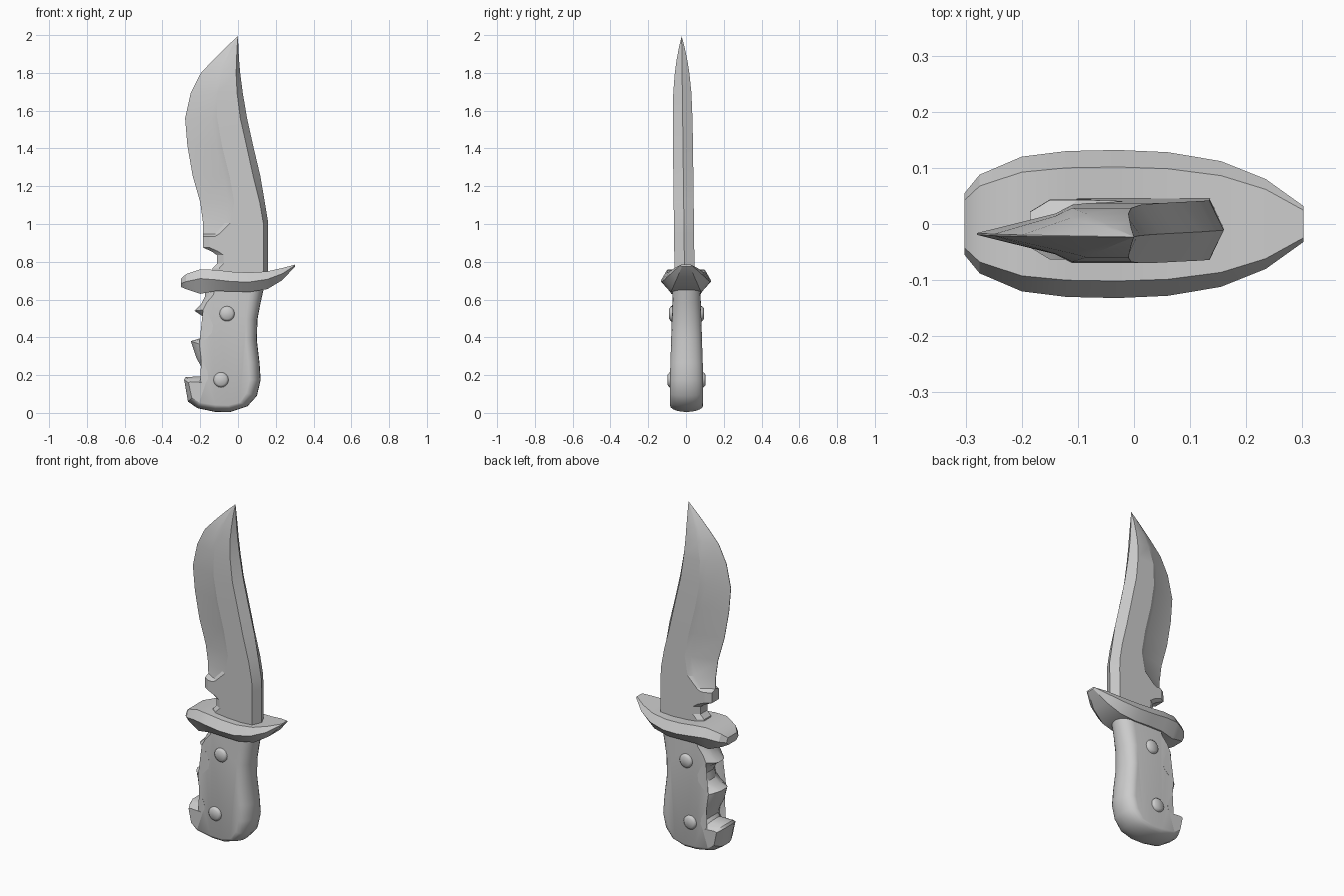
import bpy, bmesh, math


def loft(name, rings, angle=30):
    """Skin a list of closed rings and cap both ends."""
    bm = bmesh.new()
    vs = [[bm.verts.new(p) for p in r] for r in rings]
    n = len(vs[0])
    for a, b in zip(vs, vs[1:]):
        for i in range(n):
            j = (i + 1) % n
            bm.faces.new((a[i], a[j], b[j], b[i]))
    caps = [bm.faces.new(vs[0][::-1]), bm.faces.new(vs[-1])]
    bmesh.ops.triangulate(bm, faces=caps)
    bmesh.ops.remove_doubles(bm, verts=bm.verts[:], dist=0.0003)
    bmesh.ops.recalc_face_normals(bm, faces=bm.faces[:])
    me = bpy.data.meshes.new(name)
    bm.to_mesh(me)
    bm.free()
    ob = bpy.data.objects.new(name, me)
    bpy.context.collection.objects.link(ob)
    bpy.ops.object.select_all(action='DESELECT')
    ob.select_set(True)
    bpy.context.view_layer.objects.active = ob
    bpy.ops.object.shade_smooth_by_angle(angle=math.radians(angle))
    return ob


# Blade stations: z, cutting edge x, grind line x, spine bevel x, spine x, half thickness
BLADE = [
    (0.70, -0.14, -0.06, 0.135, 0.160, 0.053),
    (0.77, -0.135, -0.06, 0.135, 0.160, 0.053),
    (0.795, -0.11, -0.05, 0.135, 0.160, 0.053),
    (0.84, -0.112, -0.05, 0.135, 0.160, 0.053),
    (0.86, -0.14, -0.08, 0.135, 0.160, 0.053),
    (0.88, -0.185, -0.12, 0.135, 0.160, 0.053),
    (0.94, -0.185, -0.12, 0.135, 0.160, 0.053),
    (0.952, -0.185, -0.10, 0.135, 0.160, 0.053),
    (1.01, -0.185, -0.04, 0.134, 0.160, 0.053),
    (1.12, -0.20, -0.020, 0.115, 0.142, 0.053),
    (1.26, -0.24, -0.045, 0.080, 0.118, 0.053),
    (1.42, -0.268, -0.085, 0.045, 0.080, 0.053),
    (1.565, -0.28, -0.11, 0.012, 0.048, 0.052),
    (1.70, -0.25, -0.11, -0.005, 0.025, 0.048),
    (1.80, -0.20, -0.085, -0.010, 0.012, 0.039),
    (1.87, -0.135, -0.065, -0.008, 0.006, 0.029),
    (1.94, -0.065, -0.035, -0.005, 0.002, 0.015),
    (2.0, 0.0, 0.0, 0.0, 0.0, 0.0),
]
rings = []
for z, xl, xs, xb, xr, h in BLADE:
    yc = -0.008 - 0.015 * (z - 0.76) / 1.24
    if z < 0.945:                      # blunt ricasso
        inner, h1, hl = xl + 0.035, h, 0.6 * h
    else:                              # hollow grind
        inner = xs + 0.25 * max(xl - xs, -0.12)
        h1, hl = (0.7 if z < 1.75 else 0.8) * h, 0.03 * h
    half = [(xl, hl), (inner, h1), (xs, h), (xb, h)]
    rings.append([(x, yc - y, z) for x, y in half] + [(xr, yc, z)]
                 + [(x, yc + y, z) for x, y in half[::-1]])
loft("blade", rings, 20)

# Guard stations: x, top z, middle z, bottom z, half width
GUARD = [
    (-0.302, 0.715, 0.69, 0.672, 0.055),
    (-0.275, 0.740, 0.70, 0.660, 0.088),
    (-0.20, 0.765, 0.716, 0.635, 0.120),
    (-0.12, 0.762, 0.710, 0.650, 0.130),
    (-0.03, 0.752, 0.700, 0.648, 0.132),
    (0.06, 0.748, 0.698, 0.645, 0.128),
    (0.155, 0.754, 0.712, 0.660, 0.112),
    (0.235, 0.772, 0.742, 0.708, 0.080),
    (0.302, 0.790, 0.786, 0.780, 0.032),
]
loft("guard", [[(x, -0.77 * w, zt), (x, -w, zm), (x, -0.65 * w, zb),
                (x, 0.65 * w, zb), (x, w, zm), (x, 0.77 * w, zt)]
               for x, zt, zm, zb, w in GUARD], 25)

# Handle outline: outer x, z and matching flat-face x, z
HANDLE = [
    (0.140, 0.68, 0.065, 0.68), (0.120, 0.59, 0.052, 0.59),
    (0.103, 0.50, 0.042, 0.50), (0.100, 0.39, 0.042, 0.39),
    (0.114, 0.27, 0.055, 0.27), (0.120, 0.18, 0.062, 0.18),
    (0.100, 0.095, 0.045, 0.11), (0.050, 0.04, 0.01, 0.06),
    (-0.04, 0.01, -0.05, 0.045), (-0.12, 0.01, -0.12, 0.047),
    (-0.215, 0.03, -0.205, 0.06), (-0.265, 0.065, -0.245, 0.085),
    (-0.285, 0.18, -0.262, 0.165), (-0.278, 0.195, -0.25, 0.17),
    (-0.195, 0.198, -0.17, 0.165), (-0.183, 0.215, -0.158, 0.19),
    (-0.190, 0.24, -0.162, 0.225), (-0.222, 0.30, -0.195, 0.29),
    (-0.250, 0.385, -0.205, 0.37), (-0.200, 0.40, -0.165, 0.40),
    (-0.172, 0.425, -0.138, 0.43), (-0.162, 0.47, -0.132, 0.47),
    (-0.185, 0.515, -0.155, 0.52), (-0.230, 0.545, -0.185, 0.55),
    (-0.195, 0.58, -0.165, 0.59), (-0.175, 0.62, -0.130, 0.63),
    (-0.170, 0.68, -0.120, 0.68),
]
N = 10
rings = []
for k in range(N + 1):
    a = math.pi * k / N
    y, rnd = -math.cos(a), math.sin(a)
    ring = []
    for i, (x, z, fx, fz) in enumerate(HANDLE):
        f = rnd if i < 11 else min(1, 1.8 * (1 - abs(y)))   # round back, chamfered grip
        half = 0.088 - 0.015 * max(0, z - 0.2) / 0.45
        ring.append((fx + (x - fx) * f, 0.003 + half * y, fz + (z - fz) * f))
    rings.append(ring)
loft("handle", rings, 32)

# Rivets running through the handle, with domed edges
for i, (x, z, d) in enumerate([(-0.058, 0.53, 0.092), (-0.09, 0.18, 0.100)]):
    rings = []
    for y, r in [(-d, 0.028), (-d + 0.010, 0.040), (d - 0.010, 0.040), (d, 0.028)]:
        rings.append([(x + r * math.cos(t * math.pi / 8), 0.003 + y,
                       z + r * math.sin(t * math.pi / 8)) for t in range(16)])
    loft(f"rivet_{i + 1}", rings, 50)

# Sit the handle's underside on the ground
low = min((o.matrix_world @ v.co).z for o in bpy.data.objects for v in o.data.vertices)
for o in bpy.data.objects:
    o.location.z -= low * 0.5
